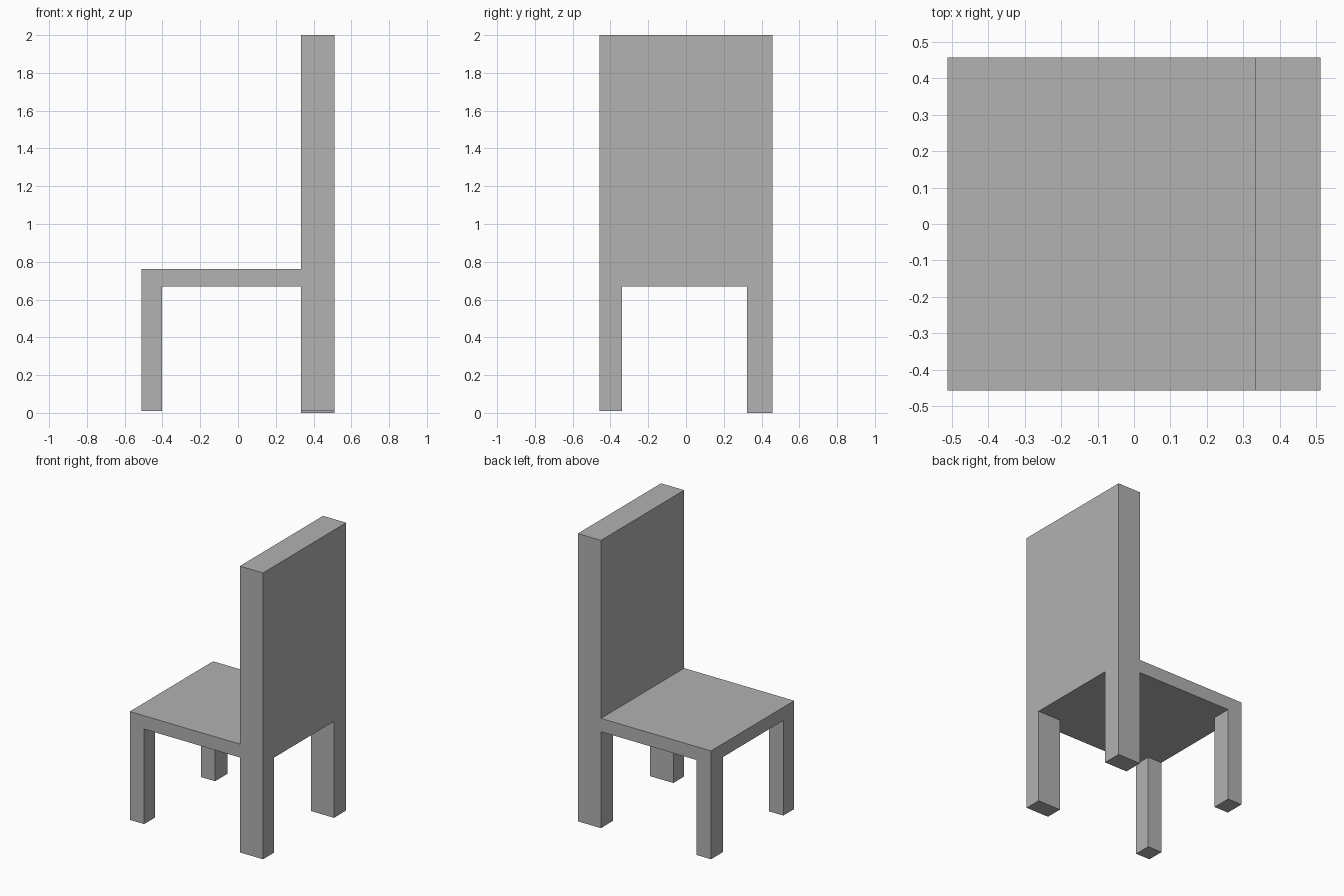
import bpy

# Remove the default cube
cube = bpy.data.objects.get("Cube")
if cube:
    bpy.data.objects.remove(cube, do_unlink=True)

# Single flat colour
grey = bpy.data.materials.new("plain_grey")
grey.use_nodes = True
colour = (0.445, 0.445, 0.445, 1)
grey.diffuse_color = colour
grey.node_tree.nodes["Principled BSDF"].inputs["Base Color"].default_value = colour


def box(name, xs, ys, zs):
    """Flat-faced block spanning the given ranges."""
    spans = (xs, ys, zs)
    bpy.ops.mesh.primitive_cube_add(size=1, location=[(a + b) / 2 for a, b in spans])
    part = bpy.context.object
    part.name = part.data.name = name
    part.scale = [b - a for a, b in spans]
    bpy.ops.object.transform_apply(location=False, rotation=False, scale=True)
    part.data.materials.append(grey)
    return part


# Main levels and depths
front, back_face, rear = -0.512, 0.334, 0.512
leg_inner = -0.402
side = 0.457
seat_under, seat_top, top = 0.67, 0.763, 2.0

# Seat slab and tall backrest
box("seat", (front, back_face), (-side, side), (seat_under, seat_top))
box("backrest", (back_face, rear), (-side, side), (seat_under, top))

# Slim legs under the seat edge, deep legs under the backrest
leg_rows = {"slim_leg": (front, leg_inner), "deep_leg": (back_face, rear)}
leg_sides = {"front": (-side, -0.338), "rear": (0.323, side)}
for row, xs in leg_rows.items():
    for end, ys in leg_sides.items():
        foot = 0.0 if (row, end) == ("deep_leg", "rear") else 0.01
        box(f"{row}_{end}", xs, ys, (foot, seat_under))
